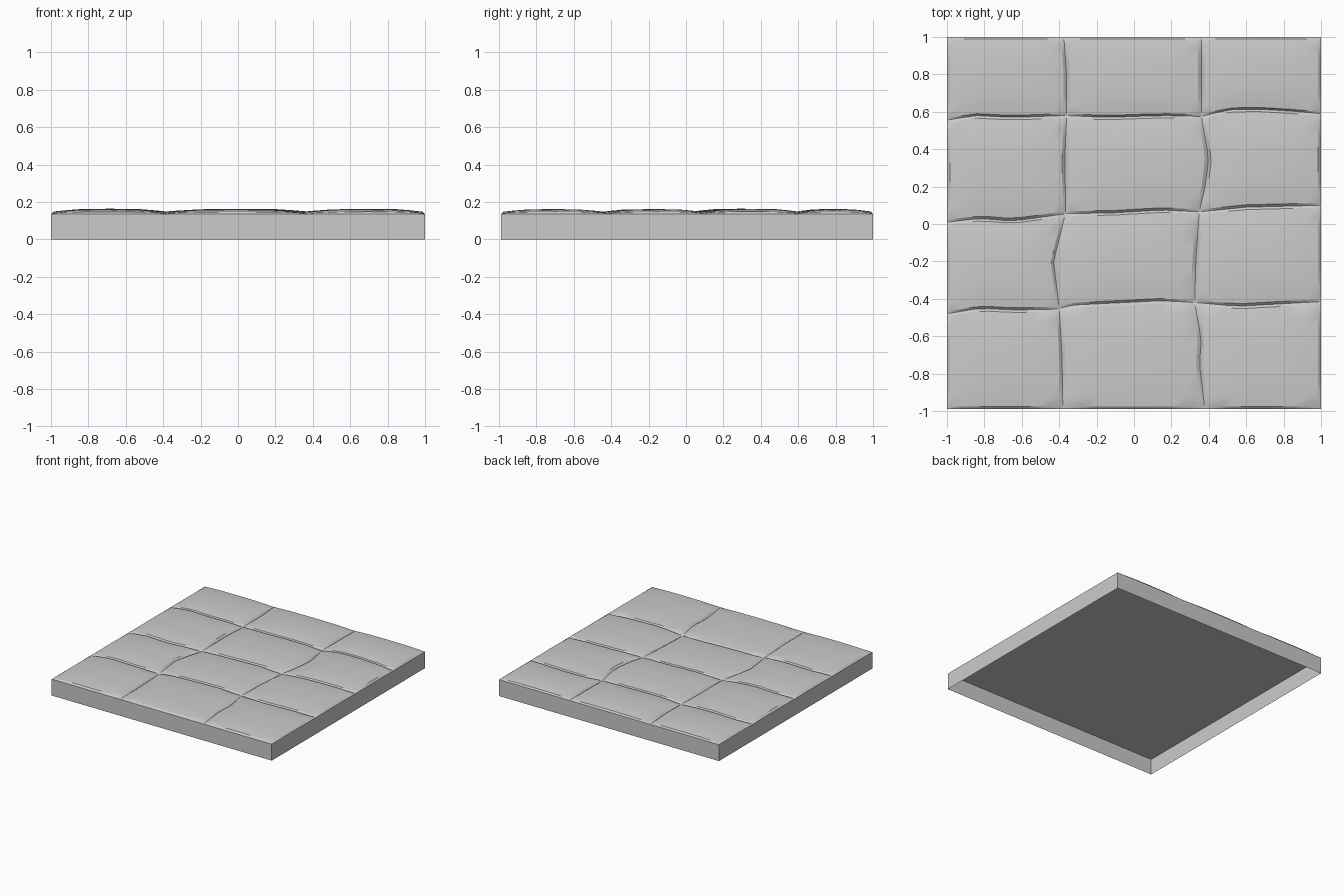
import bpy, bmesh, random

if "Cube" in bpy.data.objects:
    bpy.data.objects.remove(bpy.data.objects["Cube"])

random.seed(4)


def smooth(obj):
    bpy.ops.object.select_all(action='DESELECT')
    obj.select_set(True)
    bpy.context.view_layer.objects.active = obj
    bpy.ops.object.shade_smooth_by_angle(angle=0.45)


def make(name, bm):
    me = bpy.data.meshes.new(name)
    bm.to_mesh(me)
    bm.free()
    obj = bpy.data.objects.new(name, me)
    bpy.context.collection.objects.link(obj)
    return obj


def seam(points):
    """Piecewise-linear seam: position across as a function of position along."""
    def f(t):
        t = min(max(t, points[0][0]), points[-1][0])
        for (a, p), (b, q) in zip(points, points[1:]):
            if t <= b:
                return p + (q - p) * (t - a) / (b - a)
        return points[-1][1]
    return f


# Wandering seams between the stones
columns = [
    seam([(-1, -1), (1, -1)]),
    seam([(-1, -.38), (-.7, -.385), (-.45, -.40), (-.2, -.43), (.06, -.365),
          (.35, -.37), (.58, -.36), (.8, -.36), (1, -.375)]),
    seam([(-1, .38), (-.75, .35), (-.62, .36), (-.42, .325), (-.2, .33),
          (.07, .35), (.2, .38), (.35, .40), (.57, .36), (1, .36)]),
    seam([(-1, 1), (1, 1)]),
]
rows = [
    seam([(-1, -.99), (1, -.99)]),
    seam([(-1, -.48), (-.82, -.45), (-.65, -.46), (-.4, -.455), (-.36, -.435),
          (.15, -.41), (.33, -.42), (.55, -.44), (1, -.415)]),
    seam([(-1, .01), (-.82, .03), (-.65, .015), (-.36, .055), (-.1, .06), (.15, .075),
          (.35, .065), (.6, .09), (1, .1)]),
    seam([(-1, .555), (-.85, .58), (-.65, .57), (-.37, .58), (-.15, .57),
          (.15, .58), (.36, .575), (.5, .61), (.65, .615), (.82, .605), (1, .59)]),
    seam([(-1, 1), (1, 1)]),
]

STEPS = [0, .025, .12, .25, .375, .5, .625, .75, .88, .975, 1]
pillow = seam([(0, 0), (.025, .013), (.12, .019), (.25, .025), (.5, .027)])
BASE = .135


def stone(name, left, right, low, high):
    bm = bmesh.new()
    lift = random.uniform(.95, 1.1)
    grid = []
    for v in STEPS:
        line = []
        for u in STEPS:
            x = y = 0
            for _ in range(12):
                x = left(y) * (1 - u) + right(y) * u
                y = low(x) * (1 - v) + high(x) * v
            a, b = pillow(min(u, 1 - u)), pillow(min(v, 1 - v))
            line.append(bm.verts.new((x, y, BASE + lift * a * b / .027)))
        grid.append(line)
    n = len(STEPS) - 1
    for j in range(n):
        for i in range(n):
            bm.faces.new((grid[j][i], grid[j][i + 1], grid[j + 1][i + 1], grid[j + 1][i]))
    smooth(make(name, bm))


# Paving stones, three across and four deep
for r in range(4):
    for c in range(3):
        stone(f"paving_stone_{r + 1}_{c + 1}", columns[c], columns[c + 1], rows[r], rows[r + 1])

# Slab body: side walls with a ceiling, open underneath
bm = bmesh.new()
corners = [(-1, -.99), (1, -.99), (1, 1), (-1, 1)]
bottom = [bm.verts.new((x, y, 0)) for x, y in corners]
top = [bm.verts.new((x, y, BASE)) for x, y in corners]
for i in range(4):
    k = (i + 1) % 4
    bm.faces.new((bottom[i], bottom[k], top[k], top[i]))
under = [bm.verts.new((x, y, BASE - .004)) for x, y in corners]
bm.faces.new(under[::-1])
make("slab_body", bm)
